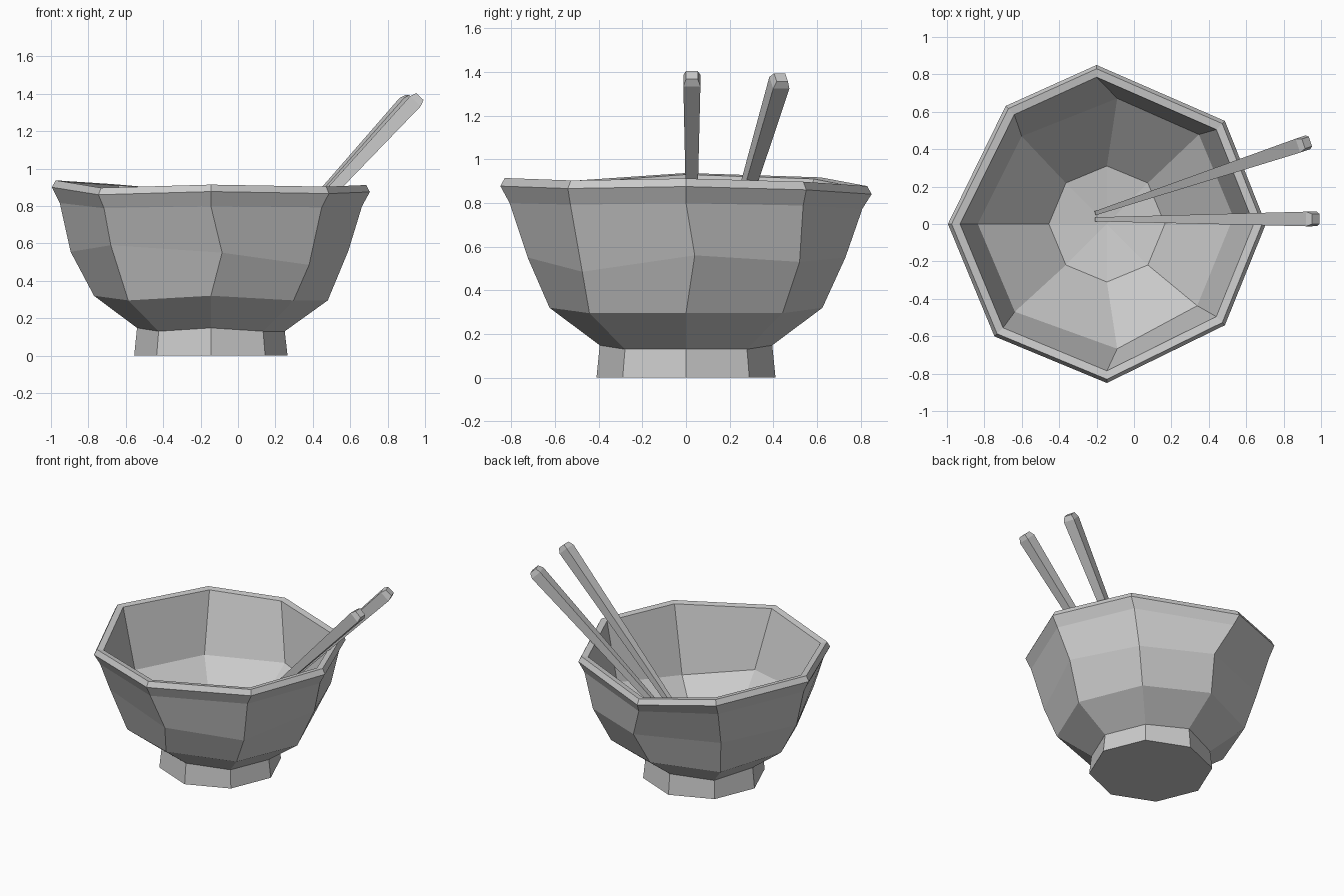
import bpy, bmesh, math
from mathutils import Vector

if "Cube" in bpy.data.objects:
    bpy.data.objects.remove(bpy.data.objects["Cube"])

CX = -0.145   # bowl axis
N = 8
# hand-made unevenness of the rim (dx, dy, dz per corner)
RIM = [(0, 0, .005), (.03, -.05, -.01), (-.055, 0, -.03), (.06, .03, .01),
       (0, 0, .03), (0, 0, -.01), (0, 0, .007), (.03, .06, -.004)]
# uneven belly corners
BELLY = [(.59, .04, .56), (.39, .52, .53), (-.085, .73, .55), (-.64, .51, .55),
         (-.895, 0, .555), (-.68, -.51, .59), (-.085, -.725, .55), (.38, -.475, .485)]


def ring(r, z, uneven=0.0, lift=0.0):
    """Octagon around the bowl axis; lift raises the front and back corners."""
    pts = []
    for i in range(N):
        a = math.tau * i / N
        up = lift if i in (2, 4, 6) else 0
        p = Vector((CX + r * math.cos(a), r * math.sin(a), z + up))
        pts.append(p + Vector(RIM[i]) * uneven)
    return pts


def belly(scale, dz):
    return [Vector((CX + (x - CX) * scale, y * scale, z + dz)) for x, y, z in BELLY]


def loft(name, rings, start=None, end=None):
    """Skin a list of rings; caps are flat, or a fan when a tip point is given."""
    bm = bmesh.new()
    loops = [[bm.verts.new(p) for p in r] for r in rings]
    n = len(rings[0])
    for a, b in zip(loops, loops[1:]):
        for i in range(n):
            j = (i + 1) % n
            bm.faces.new((a[i], a[j], b[j], b[i]))
    for loop, tip in ((loops[0], start), (loops[-1], end)):
        if tip is None:
            bm.faces.new(loop)
        else:
            c = bm.verts.new(tip)
            for i in range(n):
                bm.faces.new((loop[i], loop[(i + 1) % n], c))
    bmesh.ops.recalc_face_normals(bm, faces=bm.faces)
    me = bpy.data.meshes.new(name)
    bm.to_mesh(me)
    bm.free()
    ob = bpy.data.objects.new(name, me)
    bpy.context.collection.objects.link(ob)
    return ob


# bowl: foot, waist, outer wall, rim, inner wall, floor
loft("bowl", [
    ring(.41, 0),
    ring(.395, .13, 0, .018),
    ring(.625, .295, 0, .025),
    belly(1, 0),
    ring(.808, .795, .7),
    ring(.85, .87, 1),
    ring(.83, .907, 1),
    ring(.785, .90, 1),
    belly(.92, -.06),
    ring(.31, .15),
], end=(CX, 0, .11))


def chopstick(name, tip, end):
    """Tapered square stick with a chamfered upper end."""
    tip, end = Vector(tip), Vector(end)
    d = (end - tip).normalized()
    side = Vector((0, 0, 1)).cross(d).normalized()
    up = d.cross(side)
    rings = []
    for t, h in ((0, .011), (.98, .039), (1, .027)):
        c = tip.lerp(end, t)
        rings.append([c + side * h * s + up * h * u
                      for s, u in ((1, 1), (-1, 1), (-1, -1), (1, -1))])
    loft(name, rings)


chopstick("front_chopstick", (-.2, .025, .13), (.972, .027, 1.385))
chopstick("back_chopstick", (-.2, .06, .135), (.925, .435, 1.375))
